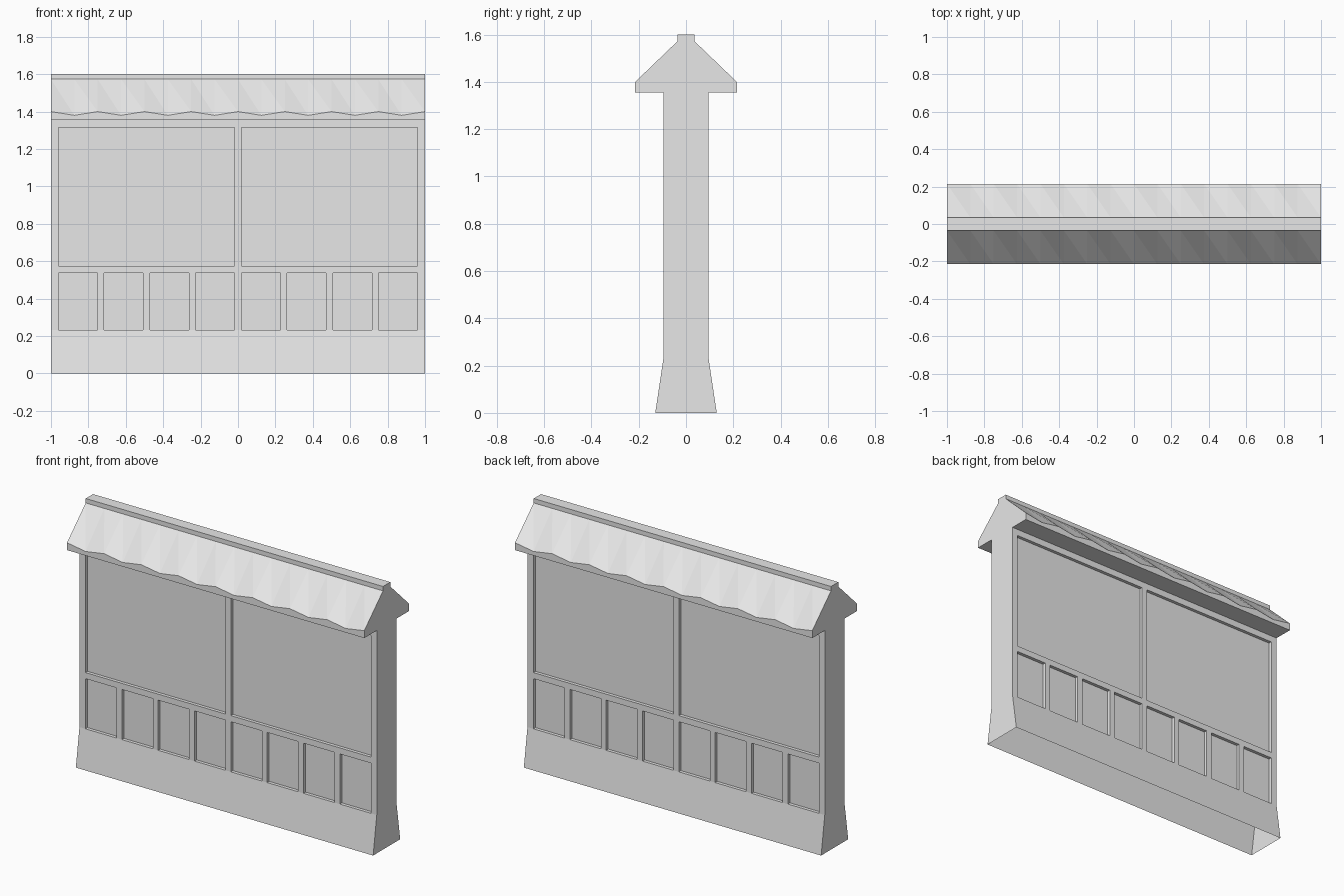
import bpy
import bmesh

cube = bpy.data.objects.get("Cube")
if cube:
    bpy.data.objects.remove(cube, do_unlink=True)

# Single plain grey material
grey = bpy.data.materials.new("plain_grey")
grey.use_nodes = True
grey.diffuse_color = (0.8, 0.8, 0.8, 1)
grey.node_tree.nodes["Principled BSDF"].inputs["Base Color"].default_value = (0.8, 0.8, 0.8, 1)

# Main half-depths and heights
BASE_Y, WALL_Y, EAVE_Y, CAP_Y = 0.13, 0.095, 0.215, 0.035
BASE_Z, EAVE_Z, SLOPE_Z, RIDGE_Z, TOP_Z = 0.233, 1.355, 1.4, 1.573, 1.6
RECESS, MARGIN, GAP = 0.02, 0.96, 0.036


def build(name, make_half):
    """Make a part from one half, repeated by a half turn about z."""
    bm = bmesh.new()
    for s in (1, -1):
        def face(*points):
            bm.faces.new([bm.verts.new((s * x, s * y, z)) for x, y, z in points])
        make_half(face)
    bmesh.ops.remove_doubles(bm, verts=bm.verts, dist=0.0001)
    mesh = bpy.data.meshes.new(name)
    bm.to_mesh(mesh)
    bm.free()
    mesh.materials.append(grey)
    obj = bpy.data.objects.new(name, mesh)
    bpy.context.collection.objects.link(obj)


def front(face, x0, x1, z0, z1, y0, y1):
    """Front-facing quad, y0 at its bottom and y1 at its top."""
    face((x0, y0, z0), (x1, y0, z0), (x1, y1, z1), (x0, y1, z1))


def end(face, profile):
    """Flat end on the +x side from (y, z) points."""
    face(*[(1, y, z) for y, z in profile])


def recess(face, x0, x1, z0, z1):
    """Sunken panel with four reveals."""
    outer, inner = -WALL_Y, -WALL_Y + RECESS
    front(face, x0, x1, z0, z1, inner, inner)
    ring = [(x0, z0), (x1, z0), (x1, z1), (x0, z1)]
    for (xa, za), (xb, zb) in zip(ring, ring[1:] + ring[:1]):
        face((xa, outer, za), (xb, outer, zb), (xb, inner, zb), (xa, inner, za))


def panel_row(face, count, z0, z1):
    """Row of sunken panels with the posts between them."""
    width = (2 * MARGIN - (count - 1) * GAP) / count
    post = -1
    for i in range(count):
        x = -MARGIN + i * (width + GAP)
        front(face, post, x, z0, z1, -WALL_Y, -WALL_Y)
        recess(face, x, x + width, z0, z1)
        post = x + width
    front(face, post, 1, z0, z1, -WALL_Y, -WALL_Y)


# Flared plinth, open underneath
def plinth(face):
    front(face, -1, 1, 0, BASE_Z, -BASE_Y, -WALL_Y)
    end(face, [(-BASE_Y, 0), (BASE_Y, 0), (WALL_Y, BASE_Z), (-WALL_Y, BASE_Z)])


# Wall with small panels below and large panels above
def wall(face):
    panel_row(face, 8, BASE_Z, 0.538)
    front(face, -1, 1, 0.538, 0.575, -WALL_Y, -WALL_Y)
    panel_row(face, 2, 0.575, 1.315)
    front(face, -1, 1, 1.315, EAVE_Z, -WALL_Y, -WALL_Y)
    end(face, [(-WALL_Y, BASE_Z), (WALL_Y, BASE_Z), (WALL_Y, EAVE_Z), (-WALL_Y, EAVE_Z)])


# Sloped roof with a rippled lower edge
def roof(face):
    steps = 16
    for i in range(steps):
        xa, xb = -1 + 2 * i / steps, -1 + 2 * (i + 1) / steps
        za, zb = SLOPE_Z - 0.02 * (i % 2), SLOPE_Z - 0.02 * ((i + 1) % 2)
        low_a, low_b = (xa, -EAVE_Y, za), (xb, -EAVE_Y, zb)
        top_a, top_b = (xa, -CAP_Y, RIDGE_Z), (xb, -CAP_Y, RIDGE_Z)
        face(low_a, low_b, top_a)
        face(low_b, top_b, top_a)
        face((xa, -EAVE_Y, EAVE_Z), (xb, -EAVE_Y, EAVE_Z), low_b, low_a)
    face((-1, -WALL_Y, EAVE_Z), (1, -WALL_Y, EAVE_Z),
         (1, -EAVE_Y, EAVE_Z), (-1, -EAVE_Y, EAVE_Z))
    end(face, [(-EAVE_Y, EAVE_Z), (EAVE_Y, EAVE_Z), (EAVE_Y, SLOPE_Z),
               (CAP_Y, RIDGE_Z), (-CAP_Y, RIDGE_Z), (-EAVE_Y, SLOPE_Z)])


# Flat cap along the ridge
def ridge(face):
    front(face, -1, 1, RIDGE_Z, TOP_Z, -CAP_Y, -CAP_Y)
    face((-1, -CAP_Y, TOP_Z), (1, -CAP_Y, TOP_Z), (1, 0, TOP_Z), (-1, 0, TOP_Z))
    end(face, [(-CAP_Y, RIDGE_Z), (CAP_Y, RIDGE_Z), (CAP_Y, TOP_Z), (-CAP_Y, TOP_Z)])


build("plinth", plinth)
build("panelled_wall", wall)
build("rippled_roof", roof)
build("ridge_cap", ridge)
